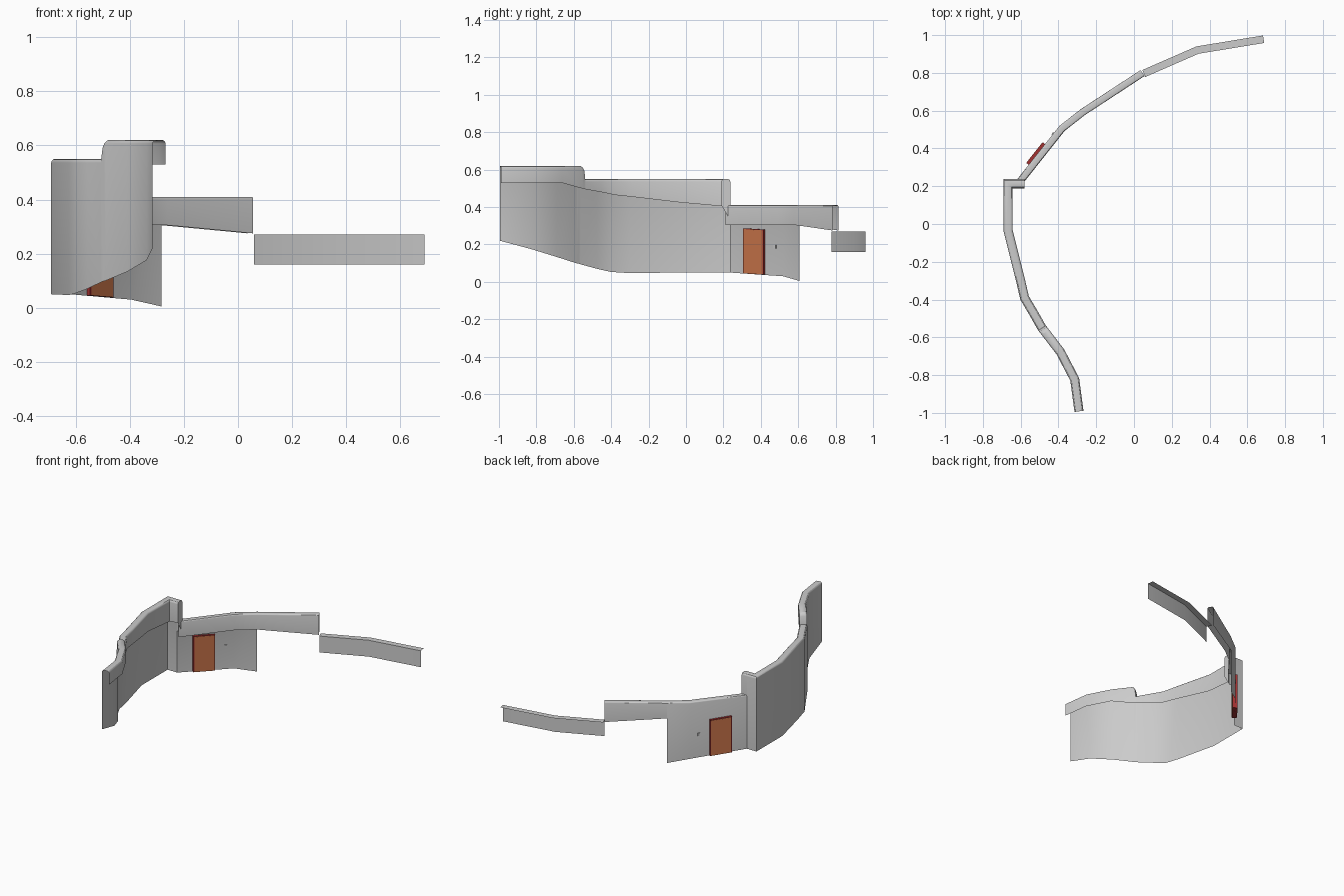
import bpy, bmesh, math
from mathutils import Vector

if "Cube" in bpy.data.objects:
    bpy.data.objects.remove(bpy.data.objects["Cube"])


def finish(bm, name, color=None):
    me = bpy.data.meshes.new(name)
    bm.to_mesh(me)
    bm.free()
    ob = bpy.data.objects.new(name, me)
    bpy.context.collection.objects.link(ob)
    if color:
        mat = bpy.data.materials.new(name + "_paint")
        mat.diffuse_color = color
        mat.use_nodes = True
        mat.node_tree.nodes["Principled BSDF"].inputs["Base Color"].default_value = mat.diffuse_color
        me.materials.append(mat)
    return ob


def inward(path, i):
    """Mitred inward (right-hand) offset direction at path point i."""
    p = Vector(path[i][:2])

    def side(step):
        j = i + step
        while 0 <= j < len(path):
            d = (Vector(path[j][:2]) - p) * step
            if d.length > 1e-5:
                d.normalize()
                return Vector((d.y, -d.x))
            j += step
        return None
    a, b = side(-1), side(1)
    a = a or b
    b = b or a
    m = (a + b).normalized()
    return m / m.dot(a)


def sweep(name, path, width, bevel=0.0, cap_end=False):
    """Open shell along the outer edge: (x, y, outer bottom, inner bottom, top)."""
    bm = bmesh.new()
    rings = []
    for i, (x, y, zb, zi, zt) in enumerate(path):
        n = inward(path, i)
        if bevel:
            prof = [(0, zb)]
            arc = [(bevel * (1 - math.cos(t * math.pi / 6)),
                    zt - bevel * (1 - math.sin(t * math.pi / 6))) for t in range(4)]
            prof += arc + [(width - o, z) for o, z in reversed(arc)] + [(width, zi)]
        else:
            prof = [(0, zt), (width, zt), (width, zi)]
        rings.append([bm.verts.new((x + n.x * o, y + n.y * o, z)) for o, z in prof])
    for r, s in zip(rings, rings[1:]):
        for k in range(len(r) - 1):
            q = (r[k], r[k + 1], s[k + 1], s[k])
            if len({tuple(v.co) for v in q}) > 2:
                f = bm.faces.new(q)
                if f.calc_area() < 1e-8:
                    bm.faces.remove(f)
    if cap_end:
        bm.faces.new(list(reversed(rings[-1])))
    bmesh.ops.remove_doubles(bm, verts=bm.verts[:], dist=1e-5)
    ob = finish(bm, name)
    bpy.ops.object.select_all(action='DESELECT')
    ob.select_set(True)
    bpy.context.view_layer.objects.active = ob
    bpy.ops.object.shade_smooth_by_angle(angle=math.radians(30))
    return ob


# tall curved wall with stepped parapet and a hooked end
sweep("tall_wall", [
    (-.315, -.995, .22, .53, .62), (-.337, -.83, .176, .53, .62),
    (-.41, -.69, .133, .53, .62), (-.489, -.587, .10, .50, .62),
    (-.496, -.578, .098, .498, .613), (-.501, -.572, .097, .497, .60),
    (-.507, -.564, .094, .495, .55), (-.557, -.476, .07, .48, .55),
    (-.602, -.40, .053, .465, .55), (-.625, -.30, .047, .455, .55),
    (-.69, -.04, .05, .425, .55), (-.69, .237, .05, .405, .55),
    (-.62, .237, .05, .41, .55), (-.62, .237, .33, .41, .55),
    (-.58, .237, .33, .41, .55)], .048, .014, cap_end=True)

# lower gate wall, its parapet running on past the wall panel
sweep("gate_wall", [
    (-.62, .235, .05, .305, .41), (-.394, .52, .03, .305, .41),
    (-.283, .607, .005, .305, .41), (-.283, .607, .305, .305, .41),
    (.035, .815, .275, .275, .41)], .038, .008)

# low ledge: flat top and inner face only
sweep("low_ledge", [
    (.044, .815, 0, .16, .27), (.33, .94, 0, .16, .27),
    (.683, .998, 0, .16, .27)], .04)

# pieces set into the gate wall plane
origin = Vector((-.62, .235))
along = Vector((.226, .285)).normalized()
normal = Vector((along.y, -along.x))


def wall_box(name, s0, s1, depth, z0, z1, color=None):
    bm = bmesh.new()
    bmesh.ops.create_cube(bm, size=1)
    for v in bm.verts:
        s = s0 + (v.co.x + .5) * (s1 - s0)
        p = origin + along * s + normal * (-v.co.y * 2 * depth)
        v.co = (p.x, p.y, z0 + (v.co.z + .5) * (z1 - z0) - .05 * (s - .09))
    return finish(bm, name, color)


wall_box("gate_frame", .10, .24, .015, .046, .287, (.35, .03, .03, 1))
wall_box("gate_panel", .107, .234, .0165, .047, .283, (.60, .18, .07, 1))
wall_box("gate_latch", .302, .316, .006, .19, .209)
